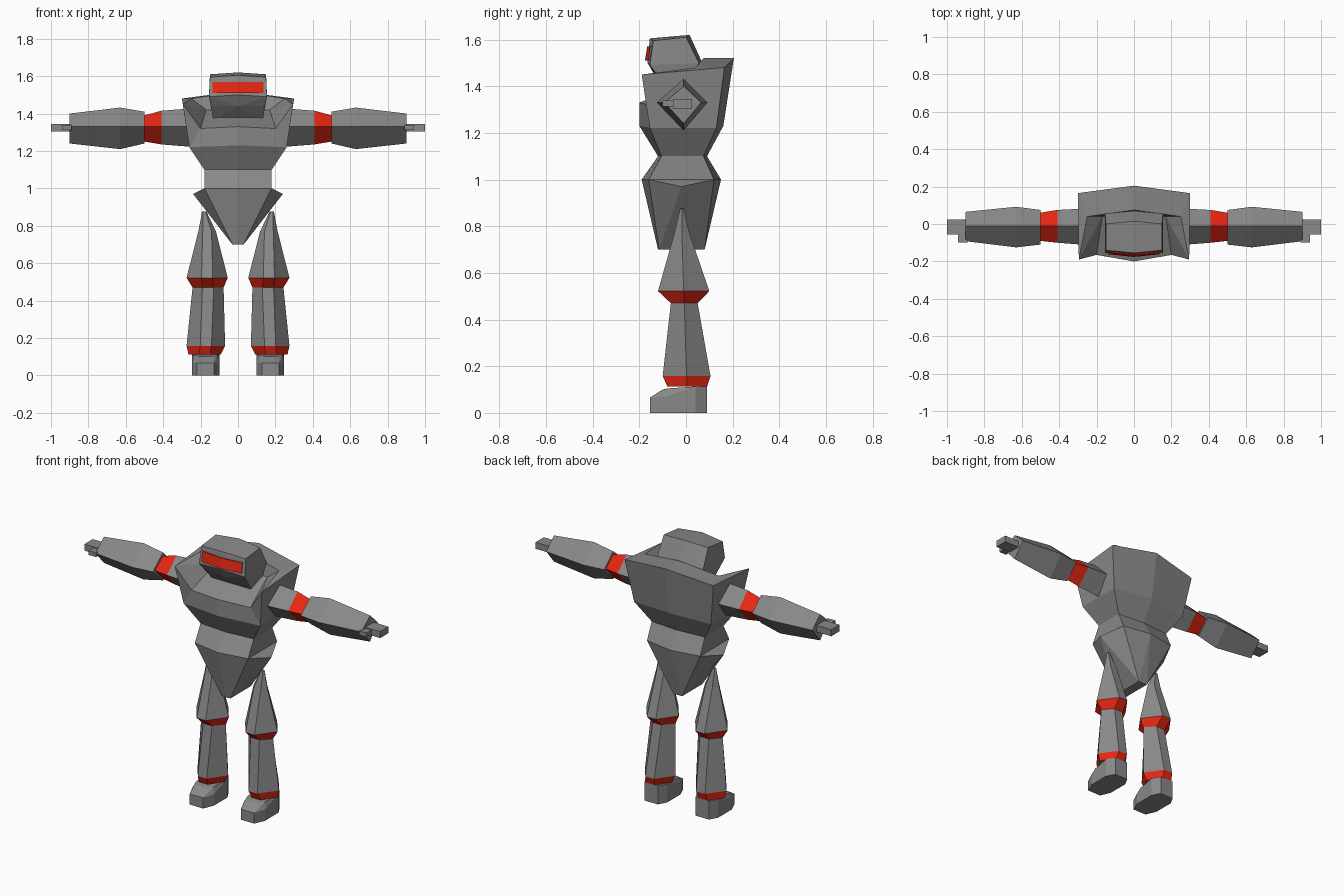
import bpy, bmesh

cube = bpy.data.objects.get("Cube")
if cube:
    bpy.data.objects.remove(cube, do_unlink=True)


def material(name, color):
    m = bpy.data.materials.new(name)
    m.use_nodes = True
    m.diffuse_color = color
    m.node_tree.nodes["Principled BSDF"].inputs["Base Color"].default_value = color
    return m


GREY = material("armor grey", (0.25, 0.25, 0.25, 1))
RED = material("joint red", (0.8, 0.02, 0.006, 1))


def finish(name, bm):
    bmesh.ops.recalc_face_normals(bm, faces=bm.faces)
    mesh = bpy.data.meshes.new(name)
    bm.to_mesh(mesh)
    bm.free()
    mesh.materials.append(GREY)
    mesh.materials.append(RED)
    ob = bpy.data.objects.new(name, mesh)
    bpy.context.collection.objects.link(ob)
    return ob


def loft(name, rings, red=()):
    """Skin a stack of rings; segments listed in red get the red material."""
    bm = bmesh.new()
    rows = [[bm.verts.new(p) for p in r] for r in rings]
    n = len(rows[0])
    for i in range(len(rows) - 1):
        for j in range(n):
            k = (j + 1) % n
            f = bm.faces.new((rows[i][j], rows[i][k], rows[i + 1][k], rows[i + 1][j]))
            f.material_index = int(i in red)
    bm.faces.new(rows[0])
    bm.faces.new(rows[-1])
    return finish(name, bm)


def hull(name, points):
    bm = bmesh.new()
    for p in points:
        bm.verts.new(p)
    bmesh.ops.convex_hull(bm, input=bm.verts)
    bmesh.ops.dissolve_limit(bm, angle_limit=0.02, verts=bm.verts, edges=bm.edges)
    return finish(name, bm)


def mirrored(half):
    """Close a front-to-back half outline across x = 0."""
    return half + [(-x, y, z) for x, y, z in reversed(half) if x > 0]


# Waist and lower chest
hips = [(0, -.19, 1), (.18, -.16, 1), (.18, .12, 1), (0, .15, 1)]
waist = [(0, -.12, 1.1), (.18, -.105, 1.1), (.18, .075, 1.1), (0, .09, 1.1)]
ribs = [(0, -.2, 1.23), (.26, -.155, 1.22), (.26, .13, 1.22), (0, .16, 1.23)]
loft("waist", [mirrored(r) for r in (hips, waist, ribs)])

# Pelvis, tapering to the crotch
pelvis = hips + [(.24, -.02, .97), (.03, -.115, .7), (.03, .08, .7), (0, -.12, .7)]
hull("pelvis", mirrored(pelvis))

# Upper chest with raised shoulder wings and a sunken collar
v = dict(zip("abcd", ribs))
v.update(e=(0, -.2, 1.33), f=(.2, -.165, 1.32), g=(.295, -.19, 1.45),
         h=(.3, .165, 1.48), i=(0, .205, 1.52), j=(.25, .04, 1.48),
         k=(0, .075, 1.52), l=(.17, .04, 1.42), m=(0, .05, 1.42))
bm = bmesh.new()
for sx in (1, -1):
    vs = {key: bm.verts.new((sx * x, y, z)) for key, (x, y, z) in v.items()}
    for face in "abfe bgf bhg bch cdih hikj ghj jkml gjl glf eflm".split():
        bm.faces.new([vs[c] for c in face])
bmesh.ops.remove_doubles(bm, verts=bm.verts, dist=0.0001)
finish("chest", bm)

# Head with angled jaw
head = [(0, -.155, 1.605), (.15, -.14, 1.595), (.15, 0, 1.61), (0, .015, 1.62),
        (0, -.165, 1.5), (.155, -.155, 1.49), (.155, .055, 1.5), (0, .07, 1.5),
        (0, -.13, 1.44), (.135, -.12, 1.44), (.13, -.05, 1.36), (.13, .05, 1.38)]
hull("head", mirrored(head))

# Visor plate following the brow
strip = [(-.135, -.147), (0, -.161), (.135, -.147)]
loft("visor", [[(x, y + d - t, z) for z, d in ((1.51, -.009), (1.57, .001))
                for t in ((0, .006) if z < 1.55 else (.006, 0))]
               for x, y in strip], red=(0, 1))


def diamond(s, x, y0, y1, z0, z1):
    return [(s * x, y0, 1.33), (s * x, -.01, z1), (s * x, y1, 1.33), (s * x, -.01, z0)]


def hexagon(s, cx, hw, y0, y1, z):
    w, ym = min(.03, hw * .5), (y0 + y1) / 2
    pts = [(-w, y0), (w, y0), (hw, ym), (w, y1), (-w, y1), (-hw, ym)]
    return [(s * (cx + x), y, z) for x, y in pts]


def box(name, s, x0, x1, y0, y1, z0, z1):
    hull(name, [(s * x, y, z) for x in (x0, x1) for y in (y0, y1) for z in (z0, z1)])


for side, s in (("left", 1), ("right", -1)):
    # Arm
    loft(side + "_upper_arm", [diamond(s, .22, -.115, .085, 1.22, 1.43),
                               diamond(s, .41, -.1, .075, 1.235, 1.415),
                               diamond(s, .5, -.09, .06, 1.25, 1.39)], red=(1,))
    loft(side + "_forearm", [diamond(s, .5, -.11, .075, 1.24, 1.41),
                             diamond(s, .63, -.125, .092, 1.21, 1.432),
                             diamond(s, .9, -.092, .065, 1.24, 1.4)])
    box(side + "_hand", s, .89, 1, -.055, .025, 1.305, 1.345)
    box(side + "_thumb", s, .89, .94, -.1, -.05, 1.312, 1.338)

    # Leg with red knee and ankle bands
    loft(side + "_leg", [hexagon(s, .178, .087, -.08, .09, .113),
                         hexagon(s, .172, .103, -.1, .105, .158),
                         hexagon(s, .16, .083, -.065, .05, .47),
                         hexagon(s, .165, .11, -.12, .1, .522),
                         hexagon(s, .165, .047, -.05, .015, .77),
                         hexagon(s, .18, .012, -.025, -.01, .875)], red=(0, 2))

    # Foot with sloped toe
    plan = [(.045, -.155, .065), (.073, -.09, .07), (.073, .04, .113), (.045, .09, .113)]
    foot = [(x, y, z) for x, y, top in plan for z in (0, top)]
    foot += [(.06, -.075, .105), (.04, -.1, .1)]
    hull(side + "_foot", [(s * (.173 + m * x), y, z) for x, y, z in foot for m in (1, -1)])
